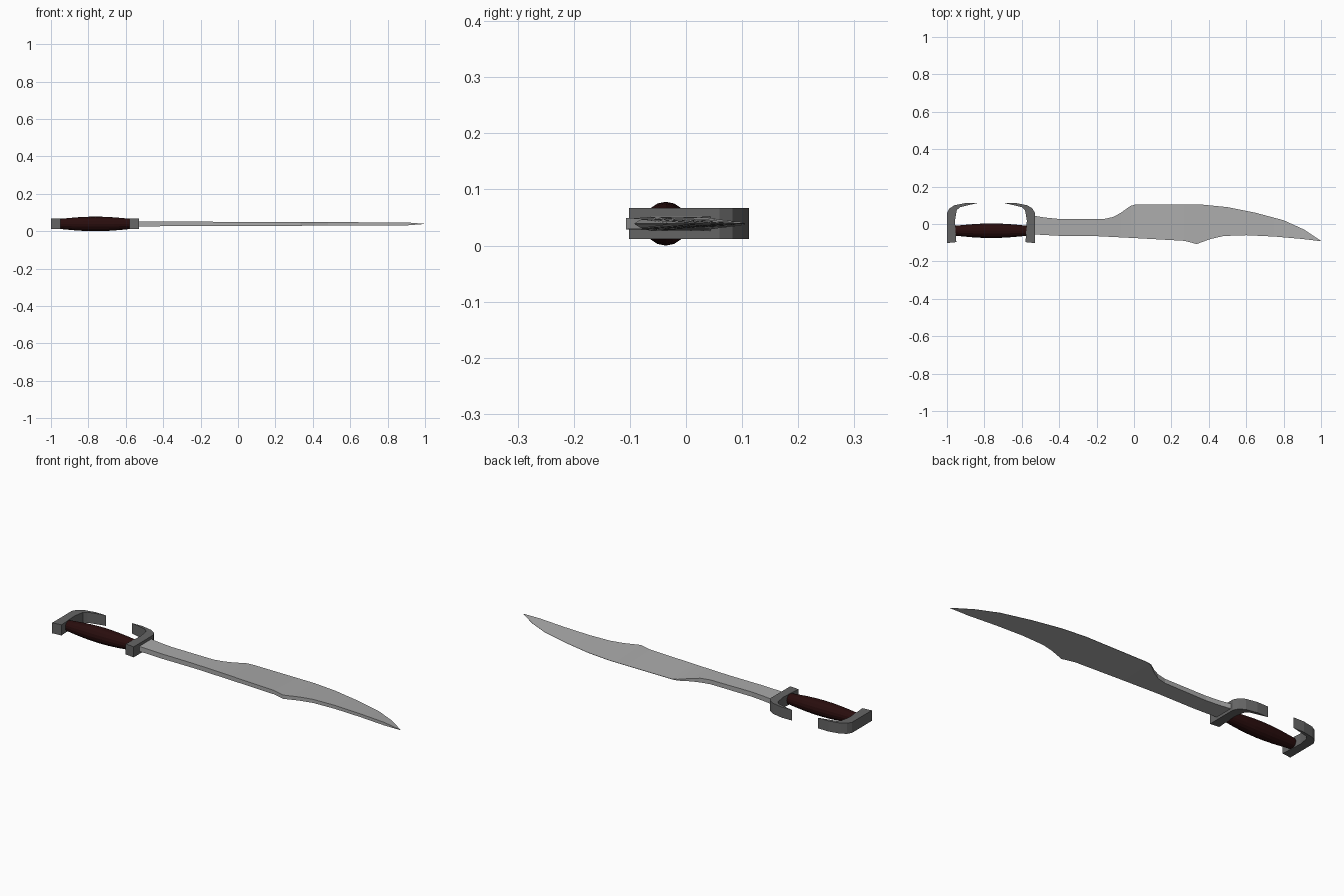
import bpy, bmesh, math

if "Cube" in bpy.data.objects:
    bpy.data.objects.remove(bpy.data.objects["Cube"], do_unlink=True)

MID = 0.039  # height of the sword's flat centre plane


def material(name, rgb):
    m = bpy.data.materials.new(name)
    m.use_nodes = True
    m.diffuse_color = (*rgb, 1)
    m.node_tree.nodes["Principled BSDF"].inputs["Base Color"].default_value = (*rgb, 1)
    return m


steel = material("pale steel", (0.4, 0.4, 0.4))
iron = material("dark iron", (0.13, 0.13, 0.13))
leather = material("dark red leather", (0.022, 0.004, 0.004))


def add_object(name, bm, mat):
    bmesh.ops.recalc_face_normals(bm, faces=bm.faces)
    me = bpy.data.meshes.new(name)
    bm.to_mesh(me)
    bm.free()
    me.materials.append(mat)
    ob = bpy.data.objects.new(name, me)
    bpy.context.collection.objects.link(ob)
    return ob


def loft(name, rings, mat):
    """Skin a row of equal-sized rings and cap both ends."""
    bm = bmesh.new()
    rows = [[bm.verts.new(p) for p in ring] for ring in rings]
    n = len(rows[0])
    for a, b in zip(rows, rows[1:]):
        for i in range(n):
            j = (i + 1) % n
            bm.faces.new((a[i], a[j], b[j], b[i]))
    bm.faces.new(rows[0])
    bm.faces.new(rows[-1])
    return add_object(name, bm, mat)


def lerp(points, x):
    """Value at x along a polyline sorted by x."""
    for (x0, y0), (x1, y1) in zip(points, points[1:]):
        if x <= x1:
            return y0 + (y1 - y0) * (x - x0) / (x1 - x0)
    return points[-1][1]


# Blade: thick spine on the front edge, back edge sharp past the shoulder
back_edge = [(-.55, .047), (-.48, .035), (-.4, .027), (-.16, .027), (-.11, .038),
             (-.07, .06), (-.02, .096), (.01, .105), (.37, .103), (.5, .09),
             (.65, .06), (.8, .02), (.91, -.03), (1, -.09)]
front_edge = [(-.55, -.055), (-.4, -.063), (-.2, -.065), (0, -.075), (.27, -.09),
              (.335, -.107), (.41, -.08), (.48, -.064), (.6, -.06), (.75, -.067),
              (.9, -.08), (1, -.092)]
front_half = [(-.55, .013), (.3, .01), (.9, .008), (1, .0005)]
back_half = [(-.55, .013), (-.11, .011), (.01, .001), (1, .0005)]
rings = []
for x in sorted({p[0] for p in back_edge + front_edge}):
    yf, yb = lerp(front_edge, x), lerp(back_edge, x)
    hf, hb = lerp(front_half, x), lerp(back_half, x)
    rings.append([(x, yf, MID - hf), (x, yb, MID - hb), (x, yb, MID + hb), (x, yf, MID + hf)])
loft("blade", rings, steel)

# Grip: swollen round handle
SIDES = 16
rings = []
for i in range(9):
    t = i / 8
    r = 0.026 + 0.013 * math.sin(math.pi * t)
    rings.append([(-.96 + .395 * t, -.036 + r * math.cos(a), MID + r * math.sin(a))
                  for a in (math.tau * k / SIDES for k in range(SIDES))])
loft("grip", rings, leather)

# Hooked guard and pommel: one profile, mirrored about the grip's middle
CENTRE = -.765
hook = [(.185, -.097), (.235, -.102), (.235, .06), (.222, .083), (.195, .1),
        (.135, .112), (.075, .111), (.115, .102), (.165, .09), (.182, .075),
        (.187, .05), (.192, .02), (.19, -.02)]
for name, side in (("cross_guard", 1), ("pommel", -1)):
    loft(name, [[(CENTRE + side * x, y, MID + h) for x, y in hook] for h in (-.027, .028)], iron)
